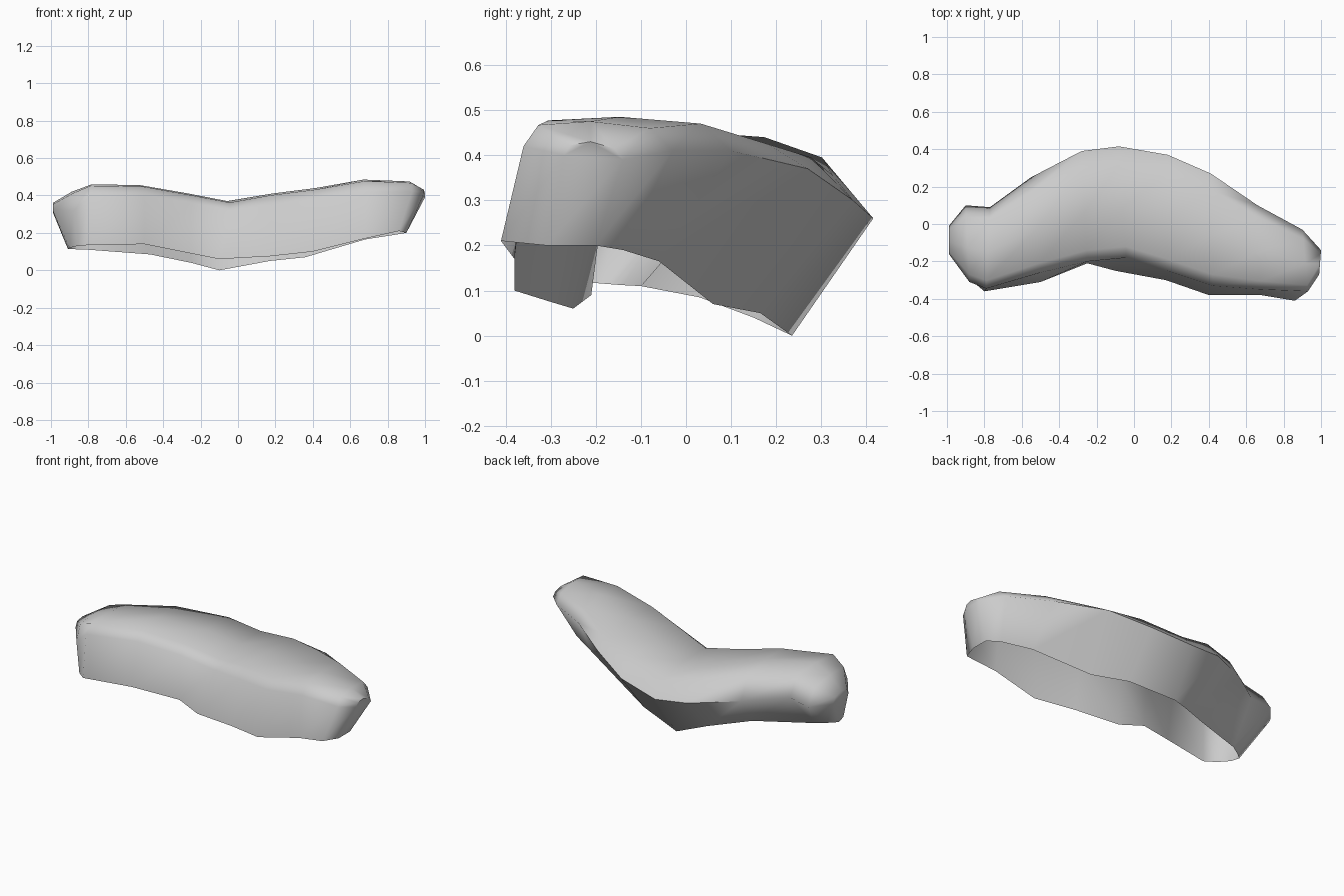
import bpy, bmesh
from mathutils import Vector

if "Cube" in bpy.data.objects:
    bpy.data.objects.remove(bpy.data.objects["Cube"])

# Stations left to right: front rim, back rim, front hem, back hem, crest height
S = [
    ((-.99, -.16, .32), (-.99, -.01, .31), (-.90, -.24, .12), (-.91, -.18, .115), .36),
    ((-.88, -.31, .32), (-.90, .10, .31), (-.86, -.31, .13), (-.86, -.14, .112), .42),
    ((-.79, -.345, .40), (-.77, .09, .33), (-.80, -.36, .135), (-.80, -.10, .11), .46),
    ((-.50, -.26, .40), (-.55, .25, .31), (-.50, -.31, .14), (-.47, .03, .085), .455),
    ((-.25, -.20, .36), (-.28, .39, .28), (-.25, -.21, .09), (-.25, .15, .04), .41),
    ((-.04, -.18, .32), (-.08, .415, .26), (-.10, -.25, .06), (-.10, .235, .0), .37),
    ((.18, -.25, .35), (.18, .37, .30), (.17, -.30, .075), (.17, .165, .05), .41),
    ((.42, -.33, .38), (.41, .27, .37), (.40, -.38, .10), (.36, .06, .07), .44),
    ((.68, -.35, .42), (.66, .10, .41), (.68, -.38, .17), (.68, -.06, .165), .485),
    ((.93, -.36, .42), (.90, -.03, .41), (.86, -.41, .21), (.84, -.14, .19), .475),
    ((.99, -.27, .40), (1.0, -.14, .39), (.90, -.31, .20), (.90, -.20, .20), .43),
]


def section(front, back, front_hem, back_hem, crest):
    """Open-bottomed cross-section running over the top from hem to hem."""
    f, b = Vector(front), Vector(back)
    pts = [Vector(front_hem), f]
    # Front shoulder, flat top, back shoulder
    for t, z in ((.10, crest - .008), (.45, crest), (.85, crest - .015)):
        p = f.lerp(b, t)
        p.z = z
        pts.append(p)
    return pts + [b, Vector(back_hem)]


# Curved hollow pad: loft the sections and close both ends
bm = bmesh.new()
rows = [[bm.verts.new(p) for p in section(*s)] for s in S]
for a, b in zip(rows, rows[1:]):
    for i in range(len(a) - 1):
        bm.faces.new((a[i], b[i], b[i + 1], a[i + 1]))
bm.faces.new(rows[0])
bm.faces.new(rows[-1][::-1])
bmesh.ops.recalc_face_normals(bm, faces=bm.faces)
if sum(f.normal.z * f.calc_area() for f in bm.faces) < 0:
    bmesh.ops.reverse_faces(bm, faces=bm.faces)

mesh = bpy.data.meshes.new("curved_pad")
bm.to_mesh(mesh)
bm.free()
pad = bpy.data.objects.new("curved_pad", mesh)
bpy.context.collection.objects.link(pad)

# Medium grey surface
grey = bpy.data.materials.new("medium_grey")
grey.diffuse_color = (.52, .52, .52, 1)
grey.use_nodes = True
grey.node_tree.nodes["Principled BSDF"].inputs["Base Color"].default_value = grey.diffuse_color
mesh.materials.append(grey)

bpy.context.view_layer.objects.active = pad
pad.select_set(True)
bpy.ops.object.shade_smooth_by_angle(angle=1.3)
